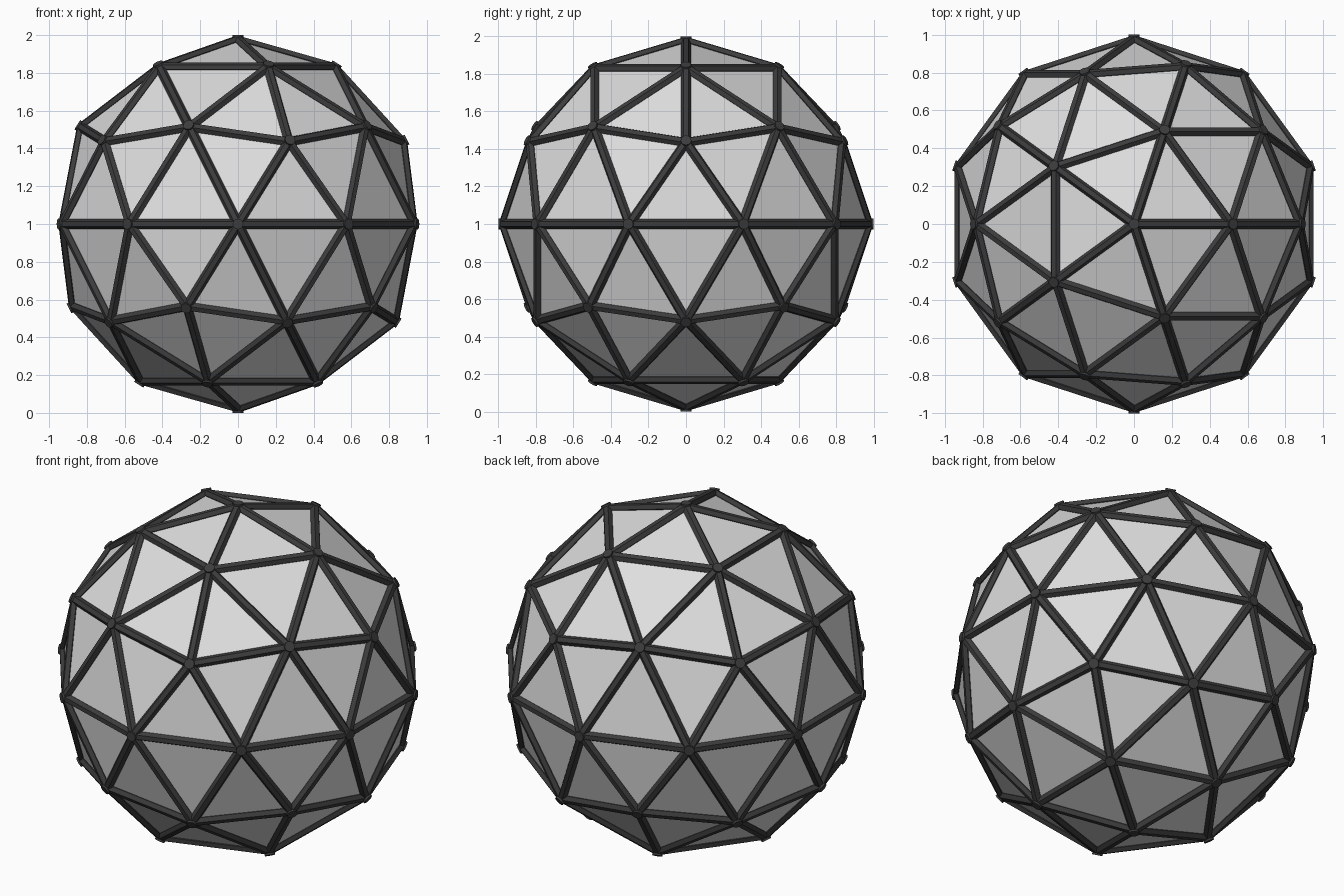
import bpy
import bmesh
from mathutils import Matrix, Vector

cube = bpy.data.objects.get("Cube")
if cube:
    bpy.data.objects.remove(cube, do_unlink=True)

STRUT = 0.026          # strut radius
SHELL = 1 - STRUT      # radius of the geodesic shell
CENTRE = Vector((0, 0, 1))


def material(name, value):
    mat = bpy.data.materials.new(name)
    mat.use_nodes = True
    colour = (value, value, value, 1)
    mat.diffuse_color = colour
    mat.node_tree.nodes["Principled BSDF"].inputs["Base Color"].default_value = colour
    return mat


def mesh_object(name, bm, mat):
    mesh = bpy.data.meshes.new(name)
    bm.to_mesh(mesh)
    bm.free()
    mesh.materials.append(mat)
    obj = bpy.data.objects.new(name, mesh)
    bpy.context.collection.objects.link(obj)
    return obj


panel_grey = material("light grey panel", 0.73)
frame_grey = material("dark grey frame", 0.045)

# Triangular panels: a two-step geodesic sphere
bpy.ops.mesh.primitive_ico_sphere_add(subdivisions=2, radius=SHELL, location=CENTRE)
panels = bpy.context.object
panels.name = "panels"
panels.data.materials.append(panel_grey)
points = [CENTRE + v.co for v in panels.data.vertices]

# Struts: one bar along every panel edge
struts = bmesh.new()
for edge in panels.data.edges:
    a, b = (points[i] for i in edge.vertices)
    along = (b - a).normalized()
    mid = (a + b) / 2
    outward = (mid - CENTRE).normalized()
    side = outward.cross(along)
    turn = Matrix((side, outward, along)).transposed().to_4x4()
    bmesh.ops.create_cone(struts, cap_ends=True, segments=6,
                          radius1=STRUT, radius2=STRUT, depth=(b - a).length,
                          matrix=Matrix.Translation(mid) @ turn @ Matrix.Rotation(0.5236, 4, 'Z'))
mesh_object("struts", struts, frame_grey)

# Hubs: short caps where the struts meet
hubs = bmesh.new()
for p in points:
    turn = (p - CENTRE).to_track_quat('Z', 'Y').to_matrix().to_4x4()
    bmesh.ops.create_cone(hubs, cap_ends=True, segments=12,
                          radius1=STRUT * 1.1, radius2=STRUT * 1.1, depth=STRUT * 2,
                          matrix=Matrix.Translation(p) @ turn)
mesh_object("hubs", hubs, frame_grey)
